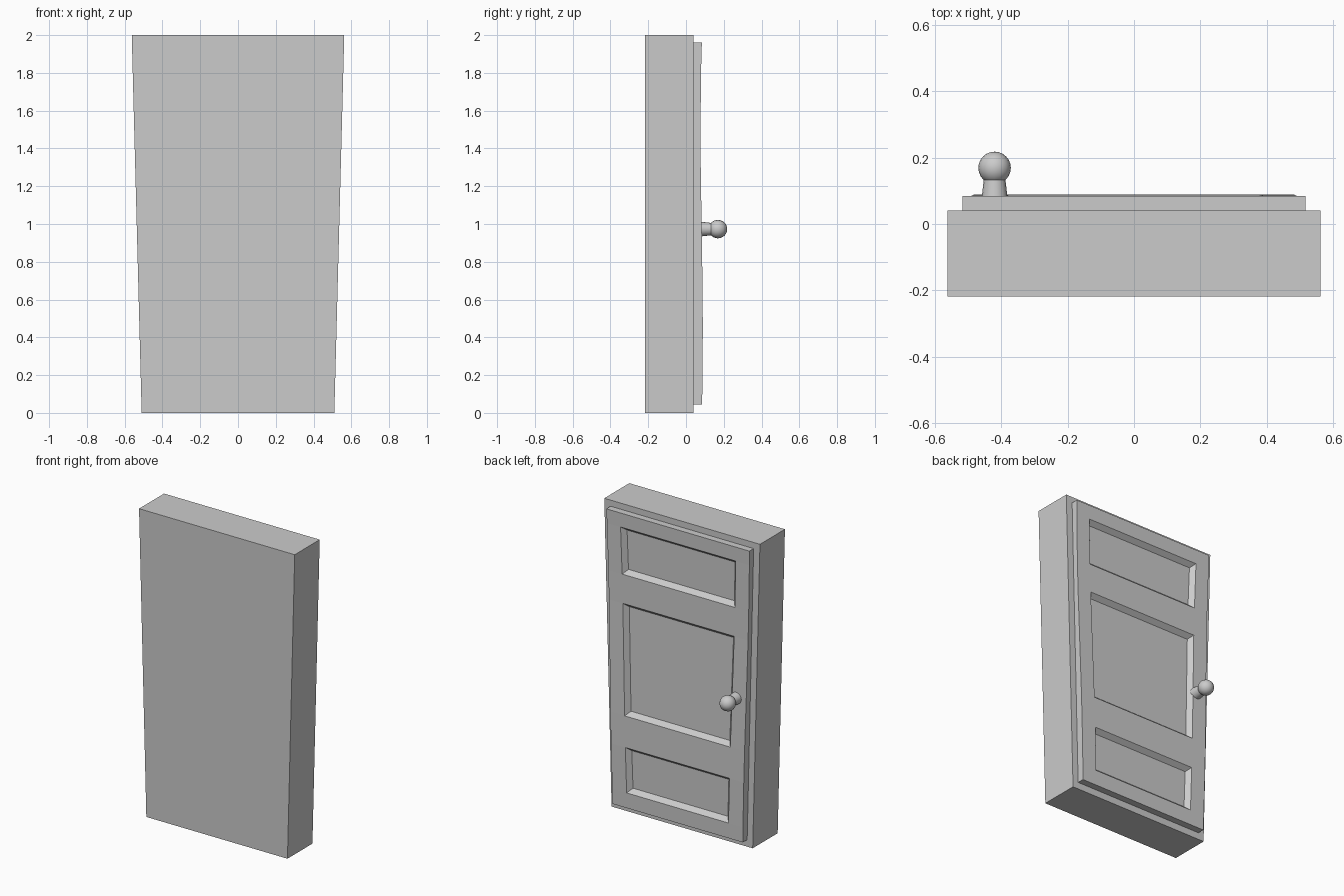
import bpy, bmesh, math

if "Cube" in bpy.data.objects:
    bpy.data.objects.remove(bpy.data.objects["Cube"])


def new_object(name, bm):
    mesh = bpy.data.meshes.new(name)
    bm.to_mesh(mesh)
    bm.free()
    obj = bpy.data.objects.new(name, mesh)
    bpy.context.collection.objects.link(obj)
    return obj


# door frame: block tapering towards the floor
bm = bmesh.new()
bmesh.ops.create_cube(bm, size=1)
for v in bm.verts:
    top = v.co.z > 0
    half = 0.5625 if top else 0.51
    v.co = (math.copysign(half, v.co.x), 0.04 if v.co.y > 0 else -0.218, 2 if top else 0)
new_object("door_frame", bm)

# door leaf: slightly warped face as a grid, (z, y) per row from bottom to top
rows = [(0.045, 0.085), (0.145, 0.087), (0.44, 0.089), (0.645, 0.088),
        (1.37, 0.077), (1.56, 0.077), (1.867, 0.081), (1.96, 0.084)]
bm = bmesh.new()
grid = []
for z, y in rows:
    edge = 0.469 + 0.0245 * z
    panel = 0.364 + 0.028 * z
    grid.append([bm.verts.new((x, y, z)) for x in (-edge, -panel, panel, edge)])
panels = []
for r in range(len(rows) - 1):
    for c in range(3):
        a, b = grid[r], grid[r + 1]
        face = bm.faces.new((a[c], b[c], b[c + 1], a[c + 1]))
        if c == 1 and r in (1, 3, 5):
            panels.append(face)
bm.normal_update()

# door sides run back to the frame
border = [e for e in bm.edges if e.is_boundary]
ext = bmesh.ops.extrude_edge_only(bm, edges=border)["geom"]
for v in ext:
    if isinstance(v, bmesh.types.BMVert):
        v.co.y = 0.04
bmesh.ops.recalc_face_normals(bm, faces=bm.faces)
for f in panels:
    f.normal_update()
if panels[0].normal.y < 0:
    bmesh.ops.reverse_faces(bm, faces=bm.faces)

# recessed panels with sloping borders
bmesh.ops.inset_individual(bm, faces=panels, thickness=0.036, depth=-0.03)
new_object("door_leaf", bm)

# knob stem and ball
turn = (-math.pi / 2, 0, 0)
bpy.ops.mesh.primitive_cone_add(vertices=16, radius1=0.041, radius2=0.032, depth=0.08,
                                location=(-0.42, 0.1, 0.973), rotation=turn)
bpy.context.object.name = "knob_stem"
bpy.ops.object.shade_smooth_by_angle()
bpy.ops.mesh.primitive_uv_sphere_add(segments=16, ring_count=12, radius=0.049,
                                     location=(-0.42, 0.169, 0.973), rotation=turn)
bpy.context.object.name = "knob_ball"
bpy.ops.object.shade_smooth_by_angle()
